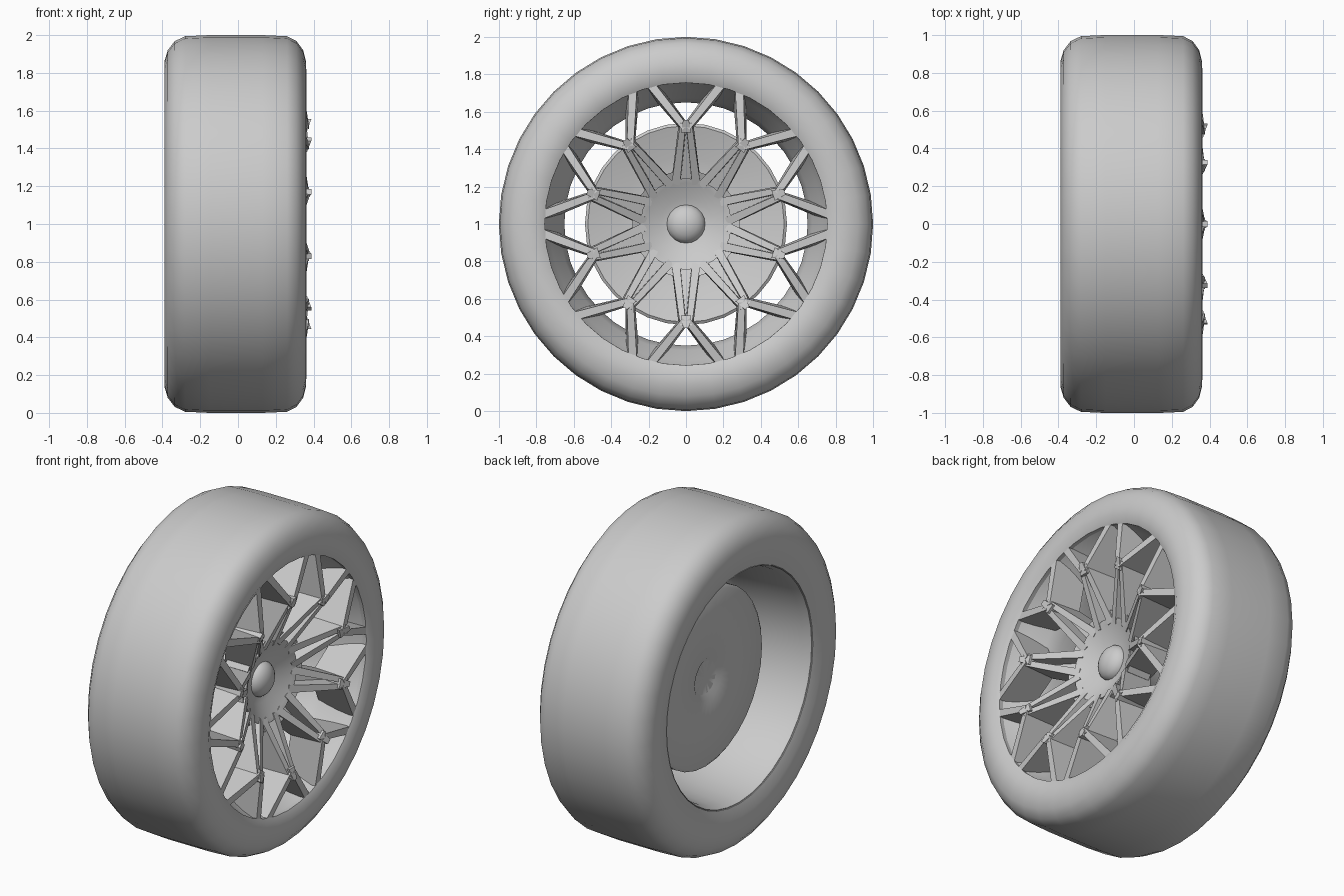
import bpy, bmesh, math
from mathutils import Matrix, Vector

if "Cube" in bpy.data.objects:
    bpy.data.objects.remove(bpy.data.objects["Cube"], do_unlink=True)

grey = bpy.data.materials.new("plain grey")
grey.use_nodes = True
grey.diffuse_color = (0.6, 0.6, 0.6, 1)
for node in grey.node_tree.nodes:
    if node.type == 'BSDF_PRINCIPLED':
        node.inputs["Base Color"].default_value = (0.6, 0.6, 0.6, 1)

SPOKES = 10
AXLE = Vector((0, 0, 1))


def finish(name, bm, angle):
    bmesh.ops.remove_doubles(bm, verts=bm.verts, dist=0.0005)
    bmesh.ops.recalc_face_normals(bm, faces=bm.faces)
    mesh = bpy.data.meshes.new(name)
    bm.to_mesh(mesh)
    bm.free()
    mesh.materials.append(grey)
    obj = bpy.data.objects.new(name, mesh)
    obj.location = AXLE
    bpy.context.collection.objects.link(obj)
    bpy.ops.object.select_all(action='DESELECT')
    obj.select_set(True)
    bpy.context.view_layer.objects.active = obj
    bpy.ops.object.shade_smooth_by_angle(angle=math.radians(angle))
    return obj


def lathe(name, profile, sides, closed=False, angle=40):
    """Spin (x, radius) points around the axle."""
    bm = bmesh.new()
    verts = [bm.verts.new((x, 0, r)) for x, r in profile]
    edges = [bm.edges.new(pair) for pair in zip(verts, verts[1:])]
    if closed:
        edges.append(bm.edges.new((verts[-1], verts[0])))
    bmesh.ops.spin(bm, geom=verts + edges, cent=(0, 0, 0), axis=(1, 0, 0),
                   angle=math.tau, steps=sides, use_merge=True)
    return finish(name, bm, angle)


def beam(bm, start, end):
    """Tapered bar; each end is (side, radius, front x, back x, front width, back width)."""
    a, b = Vector(start[:2]), Vector(end[:2])
    across = (b - a).orthogonal().normalized()
    rings = []
    for side, radius, front, back, wf, wb in (start, end):
        p = Vector((side, radius))
        ring = []
        for x, w in ((front, wf), (front, -wf), (back, -wb), (back, wb)):
            q = p + across * w / 2
            ring.append(bm.verts.new((x, q.x, q.y)))
        rings.append(ring)
    bm.faces.new(rings[0])
    bm.faces.new(rings[1])
    for i in range(4):
        j = (i + 1) % 4
        bm.faces.new((rings[0][i], rings[0][j], rings[1][j], rings[1][i]))


# Tyre with rounded shoulders
lathe("tyre", [(-0.36, 0.70), (-0.385, 0.77), (-0.39, 0.86), (-0.372, 0.92),
               (-0.335, 0.968), (-0.28, 0.994), (-0.15, 1.0), (0.13, 1.0),
               (0.26, 0.994), (0.31, 0.968), (0.345, 0.92), (0.36, 0.86),
               (0.362, 0.80), (0.34, 0.755), (0.25, 0.76), (-0.25, 0.72)],
      40, closed=True, angle=60)

# Rim barrel, narrowest around the middle
lathe("rim_barrel", [(-0.365, 0.705), (-0.31, 0.685), (-0.1, 0.665), (0.08, 0.65),
                     (0.16, 0.675), (0.25, 0.73), (0.335, 0.765), (0.3, 0.79),
                     (0, 0.74), (-0.3, 0.73)], 40, closed=True, angle=60)

# Brake disc, slightly dished on its outer side
lathe("brake_disc", [(-0.13, 0), (-0.13, 0.10), (-0.15, 0.13), (-0.15, 0.52),
                     (-0.135, 0.54), (-0.06, 0.54), (-0.05, 0.525),
                     (-0.10, 0.36), (-0.12, 0.24), (-0.12, 0)], 32)

# Hub barrel with a sunken face
lathe("hub", [(-0.13, 0), (-0.13, 0.16), (0.06, 0.19), (0.17, 0.235), (0.225, 0.245),
              (0.215, 0.22), (0.165, 0.14), (0.15, 0)], 20)

# Domed centre cap
lathe("centre_cap", [(0.14, 0.105)] +
      [(0.15 + 0.07 * math.sin(t), 0.105 * math.cos(t))
       for t in (math.radians(18 * i) for i in range(6))], 20)

# Forked spokes: twin inner bars meet at a knee, then split to the rim
bm = bmesh.new()
for mirror in (1, -1):
    beam(bm, (0.055 * mirror, 0.21, 0.215, 0.04, 0.045, 0.05),
         (0.016 * mirror, 0.54, 0.375, 0.17, 0.03, 0.045))
    beam(bm, (0.006 * mirror, 0.515, 0.375, 0.17, 0.036, 0.05),
         (0.205 * mirror, 0.765, 0.335, 0.13, 0.045, 0.075))
# Recessed web between the twin bars
beam(bm, (0, 0.2, 0.13, 0.05, 0.10, 0.10), (0, 0.53, 0.27, 0.18, 0.03, 0.03))
# Raised knee
beam(bm, (0, 0.49, 0.365, 0.17, 0.055, 0.065), (0, 0.555, 0.388, 0.17, 0.03, 0.04))
one = list(bm.verts) + list(bm.edges) + list(bm.faces)
for i in range(1, SPOKES):
    copy = bmesh.ops.duplicate(bm, geom=one)["geom"]
    verts = [g for g in copy if isinstance(g, bmesh.types.BMVert)]
    bmesh.ops.rotate(bm, verts=verts, cent=(0, 0, 0),
                     matrix=Matrix.Rotation(math.tau * i / SPOKES, 3, 'X'))
finish("spokes", bm, 30)

# Pointed hub gussets between neighbouring spokes
bm = bmesh.new()
for i in range(SPOKES):
    before = set(bm.verts)
    beam(bm, (0, 0.18, 0.18, 0.05, 0.11, 0.11), (0, 0.285, 0.235, 0.08, 0.035, 0.035))
    bmesh.ops.rotate(bm, verts=[v for v in bm.verts if v not in before], cent=(0, 0, 0),
                     matrix=Matrix.Rotation(math.tau * (i + 0.5) / SPOKES, 3, 'X'))
finish("hub_gussets", bm, 30)
